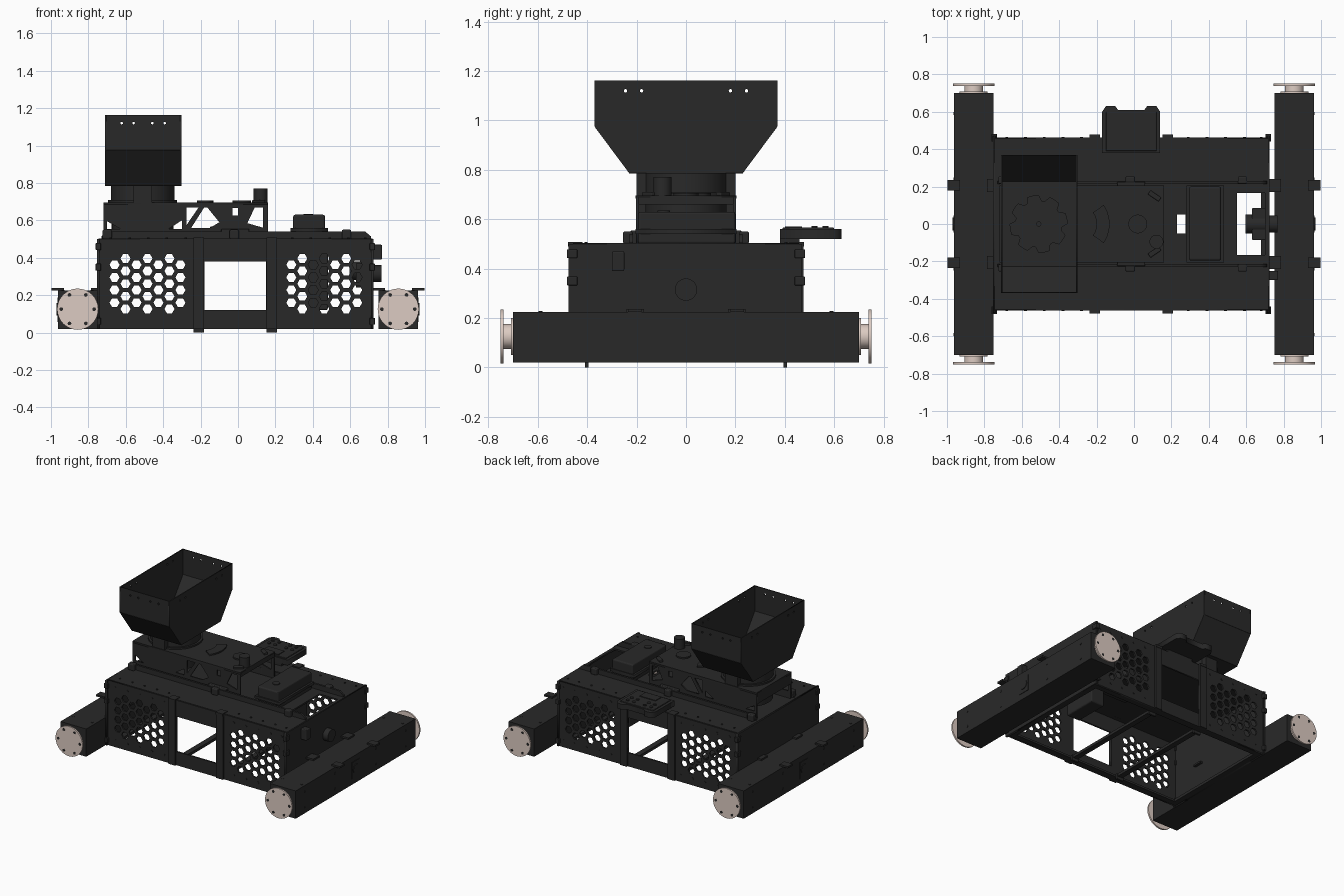
import bpy, bmesh
from math import cos, sin, pi, radians
from mathutils import Matrix, Vector


def material(name, rgb):
    m = bpy.data.materials.new(name)
    m.diffuse_color = (*rgb, 1)
    return m


DARK = material("dark_steel", (0.022, 0.022, 0.022))
METAL = material("bare_metal", (0.72, 0.60, 0.54))
# plate orientations: local x,y -> x,z / y,z / x,y
FRONT = Matrix(((1, 0, 0), (0, 0, -1), (0, 1, 0))).to_4x4()
SIDE = Matrix(((0, 0, 1), (1, 0, 0), (0, 1, 0))).to_4x4()
TOP = Matrix.Identity(4)


def box(name, x, y, z, bevel=0, mat=DARK):
    me = bpy.data.meshes.new(name)
    bm = bmesh.new()
    bmesh.ops.create_cube(bm, size=1)
    for v in bm.verts:
        v.co = [(a[0] + a[1]) / 2 + c * (a[1] - a[0]) for a, c in zip((x, y, z), v.co)]
    bm.to_mesh(me)
    bm.free()
    ob = bpy.data.objects.new(name, me)
    bpy.context.collection.objects.link(ob)
    me.materials.append(mat)
    if bevel:
        m = ob.modifiers.new("bevel", 'BEVEL')
        m.width, m.segments = bevel, 3
    return ob


def cyl(name, c, r, depth, axis='Z', mat=DARK, n=32):
    rot = {'X': (0, pi / 2, 0), 'Y': (pi / 2, 0, 0), 'Z': (0, 0, 0)}[axis]
    bpy.ops.mesh.primitive_cylinder_add(vertices=n, radius=r, depth=depth, location=c, rotation=rot)
    ob = bpy.context.object
    ob.name = name
    ob.data.materials.append(mat)
    bpy.ops.object.shade_smooth_by_angle(angle=radians(35))
    return ob


def ngon(x, y, r, n=6):
    return [(x + r * cos(2 * pi * i / n), y + r * sin(2 * pi * i / n)) for i in range(n)]


def rect(x0, x1, y0, y1):
    return [(x0, y0), (x1, y0), (x1, y1), (x0, y1)]


def plate(name, outline, holes, thick, orient, loc, mat=DARK):
    """Flat sheet with cut-outs, centred on its own plane."""
    cu = bpy.data.curves.new(name, 'CURVE')
    cu.dimensions, cu.fill_mode, cu.extrude = '2D', 'BOTH', thick / 2
    for loop in [outline] + holes:
        sp = cu.splines.new('POLY')
        sp.points.add(len(loop) - 1)
        for p, c in zip(sp.points, loop):
            p.co = (c[0], c[1], 0, 1)
        sp.use_cyclic_u = True
    ob = bpy.data.objects.new(name, cu)
    bpy.context.collection.objects.link(ob)
    ob.matrix_world = Matrix.Translation(loc) @ orient
    cu.materials.append(mat)
    bpy.ops.object.select_all(action='DESELECT')
    ob.select_set(True)
    bpy.context.view_layer.objects.active = ob
    bpy.ops.object.convert(target='MESH')
    return bpy.context.object


# chassis side walls with hexagon vents and centre window
vents = [rect(-0.18, 0.15, 0.12, 0.38)]
for x0 in (-0.66, 0.285):
    for col in range(7):
        for row in range(4 + col % 2):
            vents.append(ngon(x0 + col * 0.0587, 0.16 + row * 0.0675 - col % 2 * 0.0337, 0.027))
for s, side in ((-1, "front"), (1, "back")):
    plate(side + "_wall", rect(-0.745, 0.72, 0.02, 0.5), vents, 0.012, FRONT, (0, s * 0.457, 0))
    y = sorted((s * 0.41, s * 0.457))
    box(side + "_bottom_flange", (-0.74, 0.72), y, (0.02, 0.035))
    # vertical straps, their brackets and feet
    for x in (-0.21, 0.18):
        box(side + "_strap", (x - 0.028, x + 0.028), sorted((s * 0.45, s * 0.475)), (0.02, 0.5))
        box(side + "_strap_bracket", (x - 0.028, x + 0.028), sorted((s * 0.42, s * 0.478)), (0.49, 0.508))
        box(side + "_strap_foot", (x - 0.028, x + 0.028), sorted((s * 0.395, s * 0.41)), (0.0, 0.04))
    # raised inner rail with chamfered ends
    plate(side + "_deck_rail", [(-0.73, 0.5), (0.71, 0.5), (0.71, 0.515), (0.68, 0.54), (-0.70, 0.54), (-0.73, 0.515)],
          [], 0.015, FRONT, (0, s * 0.222, 0))
    # latches on the rail
    for x in (-0.70, -0.02, 0.58):
        box(side + "_latch", (x - 0.025, x + 0.025), sorted((s * 0.215, s * 0.255)), (0.5, 0.55), 0.008)
    # bolts along wall and deck
    for x in (-0.68, -0.58, -0.48, -0.38, -0.28, 0.29, 0.39, 0.49, 0.59, 0.68):
        cyl("wall_bolt", (x, s * 0.463, 0.46), 0.008, 0.006, 'Y', n=10)
        cyl("wall_bolt", (x, s * 0.463, 0.07), 0.008, 0.006, 'Y', n=10)
        cyl("deck_bolt", (x, s * 0.405, 0.505), 0.007, 0.006, n=10)

# main deck with service openings
plate("main_deck", rect(-0.745, 0.72, -0.457, 0.457),
      [rect(0.55, 0.70, -0.165, 0.165), rect(0.23, 0.275, -0.05, 0.05)], 0.012, TOP, (0, 0, 0.497))
for x in (-0.72, -0.21, 0.18, 0.70):
    box("floor_crossbar", (x - 0.02, x + 0.02), (-0.45, 0.45), (0.02, 0.04))

# end walls, corner clamps, end fittings
for s, end in ((-1, "left"), (1, "right")):
    xe = -0.747 if s < 0 else 0.718
    plate(end + "_end_wall", rect(-0.475, 0.47, 0.02, 0.5), [], 0.014, SIDE, (xe, 0, 0))
    for t in (-1, 1):
        for z in (0.06, 0.35, 0.46):
            box(end + "_corner_clamp", (xe - 0.015, xe + 0.015), sorted((t * 0.44, t * 0.482)), (z - 0.018, z + 0.018), 0.004)
cyl("round_port", (0.742, 0, 0.315), 0.045, 0.05, 'X')
box("connector_block", (0.72, 0.77), (-0.30, -0.25), (0.39, 0.47), 0.006)
cyl("bay_motor", (0.65, 0, 0.33), 0.05, 0.11, 'X')
box("bay_motor_mount", (0.63, 0.71), (-0.085, 0.085), (0.24, 0.37), 0.005)
box("battery_case", (0.37, 0.48), (-0.13, 0.13), (0.12, 0.49), 0.01)
box("underdeck_box", (-0.05, 0.2), (-0.15, 0.15), (0.42, 0.49), 0.01)

# axle beams with hubs and flanges
for s, end in ((-1, "left"), (1, "right")):
    def X(a, b):
        return sorted((s * a, s * b))
    box(end + "_axle_beam", X(0.752, 0.962), (-0.70, 0.70), (0.02, 0.225))
    box(end + "_beam_sensor", X(0.955, 0.966), (-0.045, 0.045), (0.065, 0.185))
    cyl(end + "_sensor_lens", (s * 0.962, 0, 0.125), 0.034, 0.016, 'X')
    for t in (-1, 1):
        box(end + "_outer_beam_tab", X(0.93, 0.998), sorted((t * 0.18, t * 0.235)), (0.224, 0.237))
        box(end + "_inner_beam_tab", X(0.72, 0.785), sorted((t * 0.17, t * 0.24)), (0.224, 0.237))
        cyl("axle_hub", (s * 0.857, t * 0.715, 0.125), 0.05, 0.05, 'Y', METAL)
        cyl("axle_collar", (s * 0.857, t * 0.703, 0.125), 0.075, 0.012, 'Y', METAL)
        cyl("wheel_flange", (s * 0.857, t * 0.745, 0.125), 0.11, 0.012, 'Y', METAL, 48)
        for p in ngon(s * 0.857, 0.125, 0.088):
            cyl("flange_bolt", (p[0], t * 0.750, p[1]), 0.010, 0.004, 'Y', DARK, 10)
        for y in (0.24, 0.59):
            for z in (0.065, 0.18):
                cyl("beam_bolt", (s * 0.962, t * y, z), 0.008, 0.006, 'X', n=10)
        for x in (0.78, 0.935):
            cyl("beam_top_bolt", (s * x, t * 0.59, 0.225), 0.008, 0.006, n=10)

# upper frame: truss sides and top deck
tri = [[(-0.70, 0.595), (-0.70, 0.555), (-0.63, 0.555)],
       [(-0.37, 0.555), (-0.30, 0.555), (-0.30, 0.60)],
       [(-0.275, 0.67), (-0.275, 0.575), (-0.21, 0.67)],
       [(-0.25, 0.56), (-0.15, 0.56), (-0.10, 0.59), (-0.165, 0.67), (-0.18, 0.67)],
       rect(-0.03, 0.0, 0.625, 0.665),
       [(0.09, 0.67), (0.05, 0.585), (0.135, 0.56), (0.135, 0.67)]]
for s in (-1, 1):
    plate("truss_side", [(-0.72, 0.69), (-0.72, 0.50), (0.16, 0.50), (0.16, 0.69)],
          tri, 0.01, FRONT, (0, s * 0.197, 0))
    box("spreader_bracket", (-0.56, -0.46), sorted((s * 0.16, s * 0.2)), (0.68, 0.79))
    box("truss_foot", (-0.09, 0.06), sorted((s * 0.19, s * 0.225)), (0.5, 0.555), 0.006)
plate("truss_end", rect(-0.2, 0.2, 0.61, 0.69), [], 0.01, SIDE, (-0.715, 0, 0))
box("truss_crossbar", (0.145, 0.16), (-0.2, 0.2), (0.66, 0.69))
plate("upper_deck", rect(-0.72, 0.16, -0.205, 0.205),
      [ngon(-0.51, 0, 0.15, 32)], 0.012, TOP, (0, 0, 0.69))
cyl("deck_cap", (0.02, 0, 0.698), 0.05, 0.016)
cyl("antenna_post", (0.12, -0.095, 0.73), 0.037, 0.08)
arc = [(-0.31 + r * cos(a / 10), r * sin(a / 10)) for r, seq in ((0.18, range(-6, 7, 2)), (0.11, range(6, -7, -2))) for a in seq]
plate("curved_cover", arc, [], 0.016, TOP, (0, 0, 0.698))
for t in (-1, 1):
    ob = box("angled_handle", (-0.035, 0.035), (-0.013, 0.013), (0, 0.02), 0.005)
    ob.location, ob.rotation_euler = (0.11, t * 0.15, 0.69), (0, 0, -t * 0.6)

# dosing drum below the hopper
cyl("dosing_drum", (-0.51, 0, 0.61), 0.165, 0.15, n=48)
cyl("drum_flange", (-0.51, 0, 0.70), 0.185, 0.016, n=48)
cyl("neck", (-0.51, 0, 0.745), 0.17, 0.088, n=48)
star = [(-0.51 + r * cos(k * pi / 24), r * sin(k * pi / 24))
        for k in range(48) for r in [0.155 if k % 6 in (0, 1, 2, 3) else 0.125]]
plate("feed_wheel", star, [ngon(-0.51, 0, 0.012, 12)], 0.012, TOP, (0, 0, 0.80))

# hopper: shaped ends, upright rims, sloped chutes, floor
rim_y = [ngon(y, 1.12, 0.007, 10) for y in (-0.245, -0.18, 0.18, 0.245)]
rim_x = [ngon(x, 1.12, 0.007, 10) for x in (-0.622, -0.558, -0.458, -0.392)]
for x in (-0.707, -0.306):
    plate("hopper_end", [(-0.23, 0.787), (0.23, 0.787), (0.37, 0.975), (0.37, 1.162), (-0.37, 1.162), (-0.37, 0.975)],
          rim_y, 0.007, SIDE, (x, 0, 0))
for s in (-1, 1):
    plate("hopper_rim", rect(-0.71, -0.303, 0.975, 1.162), rim_x, 0.007, FRONT, (0, s * 0.366, 0))
    up = Vector((0, s * 0.14, 0.188))
    d = up.normalized()
    slope = Matrix(((1, 0, 0), (0, d.y, -d.z), (0, d.z, d.y))).to_4x4()
    plate("hopper_chute", rect(-0.71, -0.303, 0, up.length), [], 0.007, slope, (0, s * 0.227, 0.788))
plate("hopper_floor", rect(-0.71, -0.303, -0.23, 0.23), [ngon(-0.51, 0, 0.16, 32)], 0.008, TOP, (0, 0, 0.789))

# control panel on the back side
plate("control_panel", [(-0.17, 0.38), (0.14, 0.38), (0.14, 0.60), (0.12, 0.63), (0.07, 0.63), (0.055, 0.61),
      (-0.085, 0.61), (-0.10, 0.63), (-0.15, 0.63), (-0.17, 0.60)], [], 0.04, TOP, (0, 0, 0.54))
box("panel_face", (-0.15, 0.12), (0.39, 0.60), (0.555, 0.566), 0.004)
box("panel_screen", (-0.08, 0.05), (0.40, 0.47), (0.56, 0.571))
for x in (-0.11, -0.06, 0.03, 0.08):
    for y in (0.52, 0.565):
        cyl("panel_button", (x, y, 0.567), 0.012, 0.01, n=16)
box("panel_arm", (-0.12, 0.09), (0.38, 0.46), (0.5, 0.525))

# electronics case on the deck
box("electronics_case", (0.295, 0.465), (-0.195, 0.20), (0.50, 0.63), 0.01)
plate("case_base", rect(0.28, 0.48, -0.205, 0.205), [], 0.02, TOP, (0, 0, 0.55))
cyl("case_knob", (0.375, -0.09, 0.631), 0.025, 0.008)
